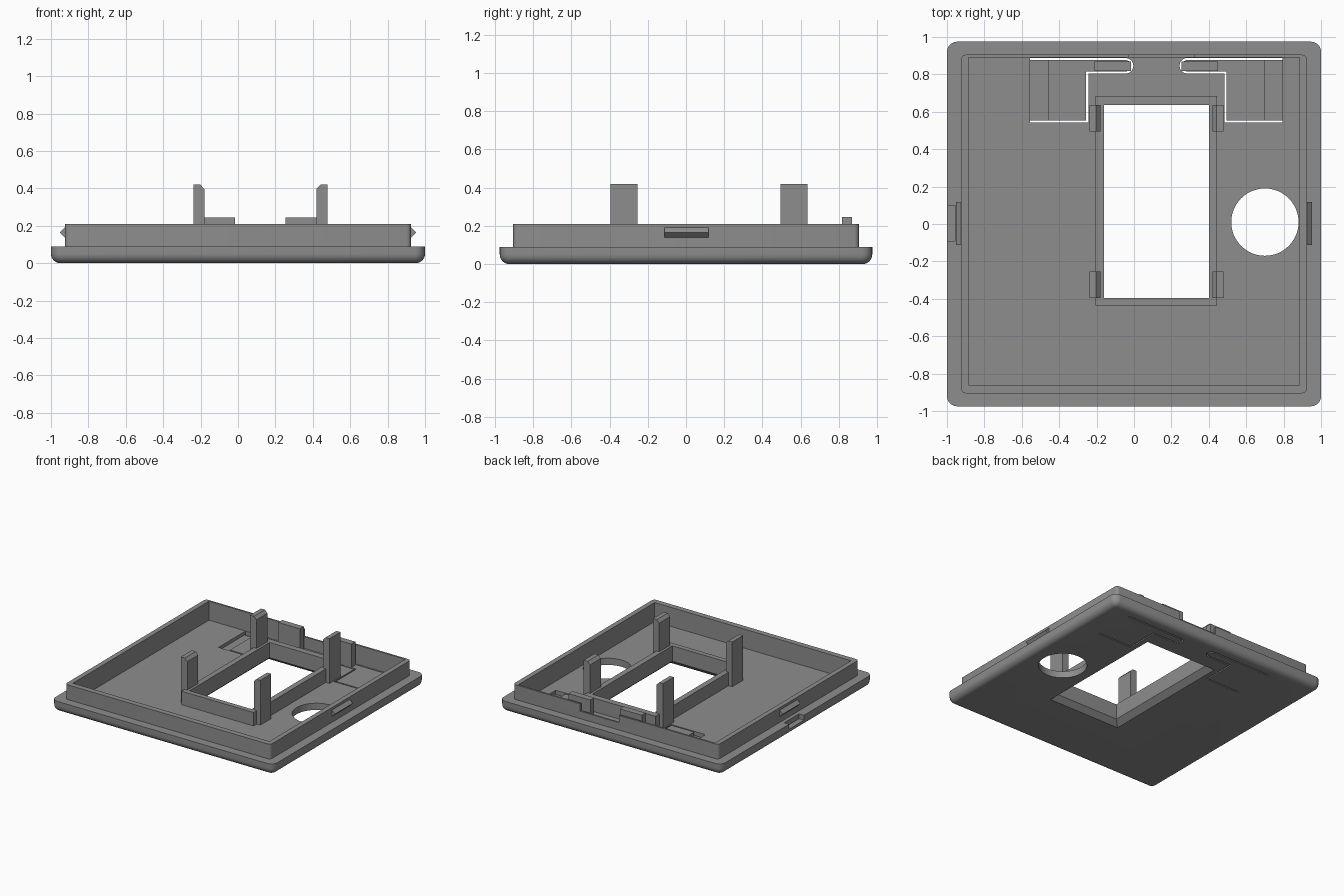
import bpy, bmesh, math
from mathutils import Vector

if "Cube" in bpy.data.objects:
    bpy.data.objects.remove(bpy.data.objects["Cube"])

grey = bpy.data.materials.new("mid grey")
grey.diffuse_color = (0.27, 0.27, 0.27, 1)
grey.use_nodes = True
grey.node_tree.nodes["Principled BSDF"].inputs["Base Color"].default_value = grey.diffuse_color


def loft(name, layers):
    """Solid through a stack of (z, outline) layers."""
    bm = bmesh.new()
    rings = [[bm.verts.new((x, y, z)) for x, y in pts] for z, pts in layers]
    n = len(rings[0])
    bm.faces.new(rings[0][::-1])
    bm.faces.new(rings[-1])
    for a, b in zip(rings, rings[1:]):
        for i in range(n):
            j = (i + 1) % n
            bm.faces.new((a[i], a[j], b[j], b[i]))
    bmesh.ops.recalc_face_normals(bm, faces=bm.faces)
    me = bpy.data.meshes.new(name)
    bm.to_mesh(me)
    bm.free()
    ob = bpy.data.objects.new(name, me)
    me.materials.append(grey)
    bpy.context.collection.objects.link(ob)
    return ob


def rect(x0, x1, y0, y1):
    return [(x0, y0), (x1, y0), (x1, y1), (x0, y1)]


def round_rect(hx, hy, r, steps=6):
    pts = []
    for k, (sx, sy) in enumerate([(1, 1), (-1, 1), (-1, -1), (1, -1)]):
        for i in range(steps + 1):
            a = math.pi / 2 * (k + i / steps)
            pts.append((sx * (hx - r) + r * math.cos(a), sy * (hy - r) + r * math.sin(a)))
    return pts


def box(name, x0, x1, y0, y1, z0, z1):
    r = rect(x0, x1, y0, y1)
    return loft(name, [(z0, r), (z1, r)])


def stroke(pts, w):
    """Outline of a line of width w along the points, with mitred corners."""
    left, right = [], []
    for i, p in enumerate(pts):
        p = Vector(p)
        d0 = (p - Vector(pts[i - 1])).normalized() if i else None
        d1 = (Vector(pts[i + 1]) - p).normalized() if i < len(pts) - 1 else d0
        d0 = d0 or d1
        t = (d0 + d1).normalized()
        n = Vector((-t.y, t.x)) * (w / 2 / max(0.3, t.dot(d1)))
        left.append(tuple(p + n))
        right.append(tuple(p - n))
    return left + right[::-1]


def cut(ob, *cutters):
    for c in cutters:
        m = ob.modifiers.new("cut", 'BOOLEAN')
        m.operation, m.solver, m.object = 'DIFFERENCE', 'EXACT', c
        bpy.context.view_layer.objects.active = ob
        bpy.ops.object.modifier_apply(modifier=m.name)
        bpy.data.objects.remove(c)


FLOOR, PLATE, RIM = 0.055, 0.09, 0.21
MID = 0.12                       # mirror line of the window and button flaps
INNER = rect(-0.885, 0.885, -0.86, 0.89)
OPENING = rect(-0.16, 0.40, -0.395, 0.635)
FRAME = rect(-0.205, 0.445, -0.435, 0.685)

# Base plate with a rounded lower edge
layers = []
for i in range(7):
    a = math.pi / 2 * i / 6
    d = 0.05 * (1 - math.sin(a))
    layers.append((0.05 * (1 - math.cos(a)), round_rect(1 - d, 0.975 - d, 0.055 - d)))
layers.append((PLATE, round_rect(1, 0.975, 0.055)))
base = loft("base_plate", layers)

# Pocket, flared window, round hole and pry notch
circle = [(0.70 + 0.18 * math.cos(i * math.pi / 24), 0.01 + 0.18 * math.sin(i * math.pi / 24))
          for i in range(48)]
cut(base,
    loft("pocket", [(FLOOR, INNER), (0.3, INNER)]),
    loft("window", [(-0.01, FRAME), (0.0, FRAME), (0.04, OPENING), (0.3, OPENING)]),
    loft("hole", [(-0.1, circle), (0.3, circle)]),
    box("pry_notch", -1.1, -0.955, -0.09, 0.10, 0.05, 0.2))

# Slots and hinge grooves that free the two button flaps
path = [(-0.555, 0.882), (-0.045, 0.882)]
path += [(-0.045 + 0.036 * math.cos(a), 0.846 + 0.036 * math.sin(a))
         for a in [math.pi / 2 - math.pi * i / 10 for i in range(1, 10)]]
path += [(-0.045, 0.81), (-0.25, 0.81), (-0.25, 0.547), (-0.555, 0.547)]
for side in (1, -1):
    def fx(x):
        return x if side == 1 else 2 * MID - x
    line = stroke([(fx(x), y) for x, y in path], 0.011)
    cut(base,
        loft("slot", [(-0.1, line), (0.2, line)]),
        box("groove", *sorted((fx(-0.555), fx(-0.46))), 0.55, 0.88, 0.028, 0.2))
    # Button tab at the tip of each flap
    box("button_tab", *sorted((fx(-0.21), fx(-0.015))), 0.817, 0.868, FLOOR - 0.01, 0.245)

# Raised rim, lowered between the two tabs
outer = round_rect(0.925, 0.905, 0.025, 4)
rim = loft("rim", [(PLATE, outer), (RIM, outer)])
cut(rim, loft("rim_inside", [(0, INNER), (0.4, INNER)]),
    box("rim_notch", -0.03, 0.32, 0.85, 1.0, 0.15, 0.4))

# Window frame
frame = loft("window_frame", [(FLOOR, FRAME), (0.165, FRAME)])
cut(frame, loft("frame_inside", [(0, OPENING), (0.4, OPENING)]))

# Four snap posts, bevelled on the top inner edge
for side in (-1, 1):
    for y in (-0.325, 0.565):
        xo, xi, xb = MID + side * 0.358, MID + side * 0.30, MID + side * 0.322
        ys = (y - 0.07, y + 0.07)
        loft("snap_post", [(FLOOR, rect(xi, xo, *ys)), (0.397, rect(xi, xo, *ys)),
                           (0.42, rect(xb, xo, *ys))])

# Wedge catches on the left and right of the rim
for side in (-1, 1):
    a, b = side * 0.92, side * 0.953
    ys = (-0.113, 0.117)
    loft("side_catch", [(0.138, rect(a, side * 0.926, *ys)), (0.165, rect(a, b, *ys)),
                        (0.19, rect(a, side * 0.926, *ys))])

# Smooth the rounded edges, keep corners crisp
bpy.ops.object.select_all(action='DESELECT')
for ob in (base, rim):
    ob.select_set(True)
bpy.context.view_layer.objects.active = base
bpy.ops.object.shade_smooth_by_angle(angle=math.radians(30))
